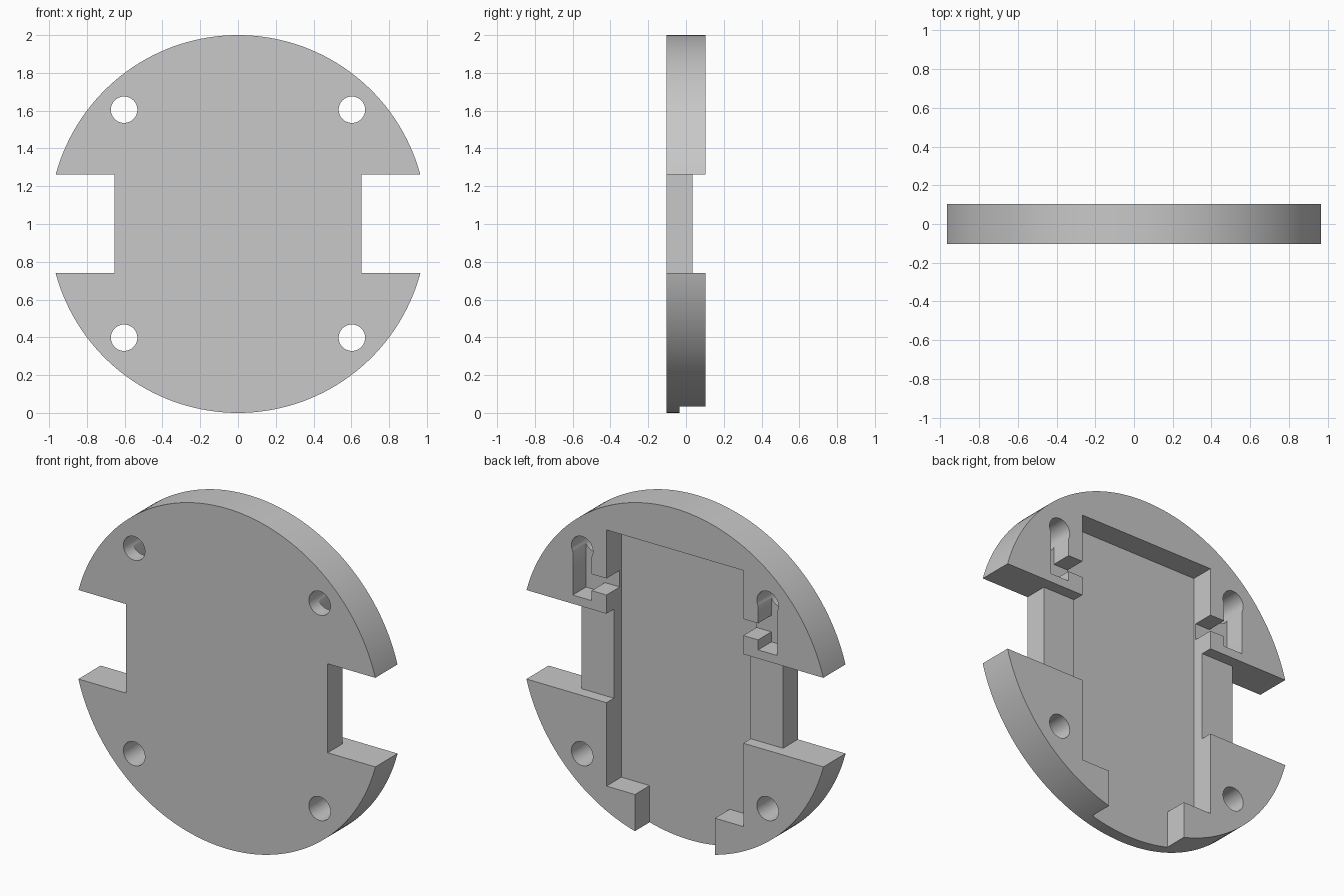
import bpy, bmesh, math

if "Cube" in bpy.data.objects:
    bpy.data.objects.remove(bpy.data.objects["Cube"])

HALF = 0.103          # half thickness of the plate
FLOOR = -HALF / 3     # pocket floor
LEDGE = HALF / 3      # top of the side rails
SLOT_FLOOR = -0.02    # floor of the keyhole slots
BACK = 0.2            # cutters reach past the back face

grey = bpy.data.materials.new("plain grey")
grey.use_nodes = True
grey.diffuse_color = (0.58, 0.58, 0.58, 1)
grey.node_tree.nodes["Principled BSDF"].inputs["Base Color"].default_value = grey.diffuse_color


def prism(name, outline, y0, y1):
    """Extrude an x-z outline from y0 to y1."""
    bm = bmesh.new()
    face = bm.faces.new([bm.verts.new((x, y0, z)) for x, z in outline])
    side = bmesh.ops.extrude_face_region(bm, geom=[face])["geom"]
    moved = [v for v in side if isinstance(v, bmesh.types.BMVert)]
    bmesh.ops.translate(bm, verts=moved, vec=(0, y1 - y0, 0))
    bmesh.ops.recalc_face_normals(bm, faces=bm.faces)
    mesh = bpy.data.meshes.new(name)
    bm.to_mesh(mesh)
    bm.free()
    mesh.materials.append(grey)
    obj = bpy.data.objects.new(name, mesh)
    bpy.context.collection.objects.link(obj)
    return obj


def circle(cx, cz, r, n):
    return [(cx + r * math.sin(math.tau * i / n), cz + r * math.cos(math.tau * i / n))
            for i in range(n)]


def rect(x0, x1, z0, z1):
    return [(x0, z0), (x1, z0), (x1, z1), (x0, z1)]


def cut(body, outline, y0, y1=BACK):
    """Subtract a prism from the body."""
    cutter = prism("cutter", outline, y0, y1)
    cutter.hide_render = True
    mod = body.modifiers.new("cut", "BOOLEAN")
    mod.operation, mod.solver, mod.object = "DIFFERENCE", "EXACT", cutter
    bpy.context.view_layer.objects.active = body
    bpy.ops.object.modifier_apply(modifier=mod.name)
    bpy.data.objects.remove(cutter)


# Round plate
plate = prism("round_plate", circle(0, 1, 1, 160), -HALF, HALF)

# Back pocket, narrowing to an open channel at the bottom
half_pocket = [(0.26, -0.1), (0.26, 0.25), (0.445, 0.25), (0.445, 1.755)]
cut(plate, half_pocket + [(-x, z) for x, z in reversed(half_pocket)], FLOOR)

for s in (-1, 1):
    # Side notch and the lowered rail beside it
    cut(plate, rect(s * 0.655, s * 1.2, 0.74, 1.263), -BACK)
    cut(plate, rect(s * 0.4, s * 1.1, 0.74, 1.263), LEDGE)
    # Screw holes
    for z in (0.398, 1.605):
        cut(plate, circle(s * 0.603, z, 0.07, 48), -BACK)
    # Slot below the upper hole, opening sideways into the pocket
    slot = [(0.664, 1.314), (0.664, 1.605), (0.541, 1.605), (0.541, 1.47),
            (0.42, 1.47), (0.42, 1.373), (0.541, 1.373), (0.541, 1.314)]
    cut(plate, [(s * x, z) for x, z in slot], SLOT_FLOOR)

# Smooth curved walls, crisp edges
bpy.ops.object.select_all(action="DESELECT")
plate.select_set(True)
bpy.context.view_layer.objects.active = plate
bpy.ops.object.shade_smooth_by_angle(angle=math.radians(30))
